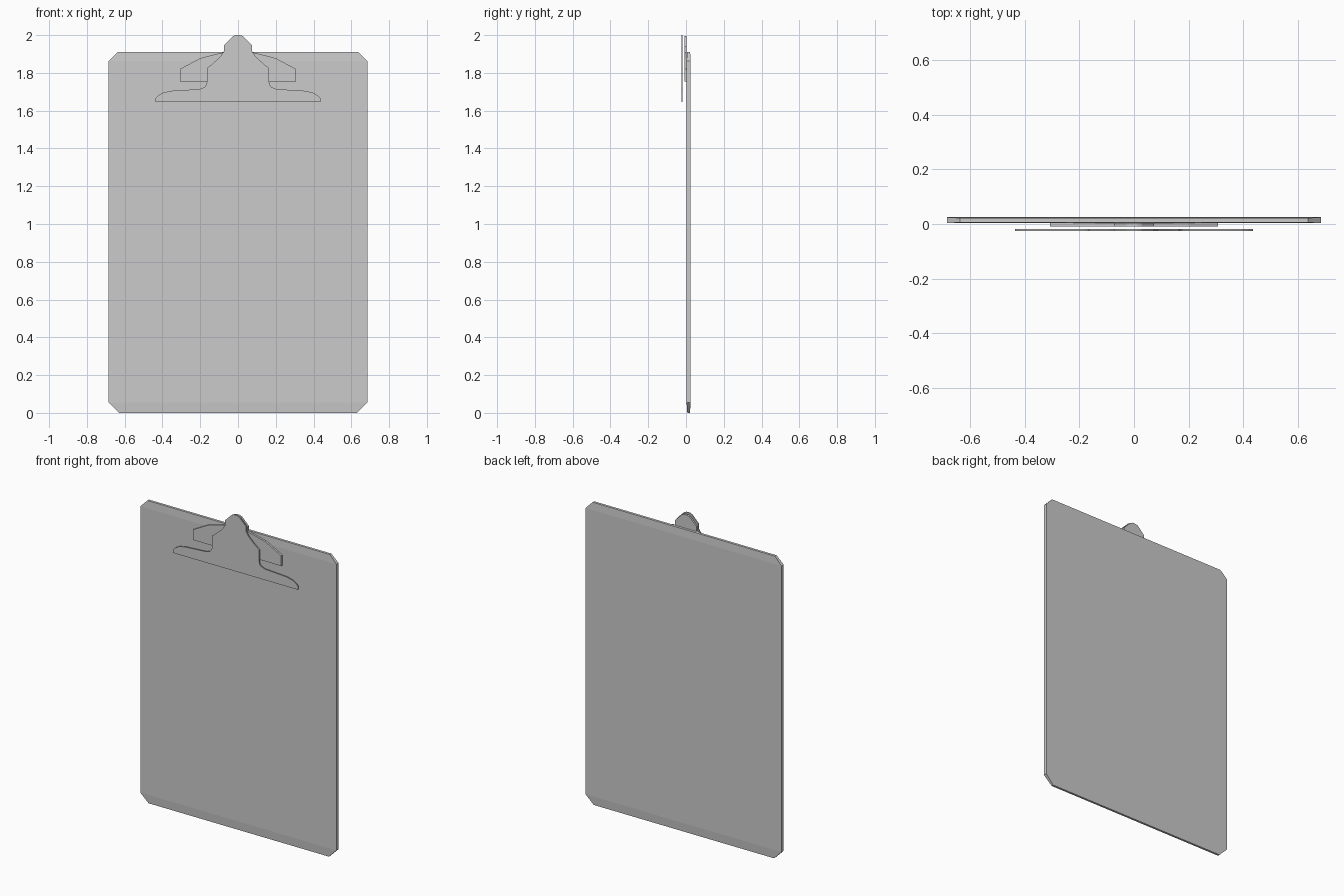
import bpy, bmesh

if "Cube" in bpy.data.objects:
    bpy.data.objects.remove(bpy.data.objects["Cube"])


def finish(name, bm):
    bmesh.ops.recalc_face_normals(bm, faces=bm.faces)
    mesh = bpy.data.meshes.new(name)
    bm.to_mesh(mesh)
    bm.free()
    obj = bpy.data.objects.new(name, mesh)
    bpy.context.collection.objects.link(obj)
    return obj


def plate(name, half, y0, y1):
    """Extrude a symmetric outline, given as its right half from bottom to top."""
    bm = bmesh.new()
    outline = half + [(-x, z) for x, z in reversed(half)]
    face = bm.faces.new([bm.verts.new((x, y0, z)) for x, z in outline])
    new = bmesh.ops.extrude_face_region(bm, geom=[face])["geom"]
    moved = [v for v in new if isinstance(v, bmesh.types.BMVert)]
    bmesh.ops.translate(bm, verts=moved, vec=(0, y1 - y0, 0))
    return finish(name, bm)


# Board: stacked rectangular sections (half width, height, thinning at the ends)
bm = bmesh.new()
Y0, Y1 = 0.003, 0.0248
rings = []
for hw, z, t in [(0.63, 0, 0.004), (0.685, 0.055, 0), (0.685, 1.862, 0), (0.637, 1.91, 0.003)]:
    corners = [(-hw, Y0 + t), (hw, Y0 + t), (hw, Y1 - t), (-hw, Y1 - t)]
    rings.append([bm.verts.new((x, y, z)) for x, y in corners])
for a, b in zip(rings, rings[1:]):
    for i in range(4):
        j = (i + 1) % 4
        bm.faces.new((a[i], a[j], b[j], b[i]))
bm.faces.new(rings[0])
bm.faces.new(rings[-1])
finish("board", bm)

# Shared rounded thumb tab at the top of both clip plates
tab = [(0.074, 1.915), (0.074, 1.947), (0.04, 1.981), (0.027, 1.994), (0.012, 2.0)]

# Front jaw of the clip
jaw = [(0.436, 1.645), (0.436, 1.667), (0.42, 1.682), (0.395, 1.696), (0.353, 1.705),
       (0.205, 1.714), (0.178, 1.724), (0.168, 1.735), (0.165, 1.752), (0.165, 1.825),
       (0.135, 1.848), (0.09, 1.89)]
plate("clip_jaw", jaw + tab, -0.0248, -0.0178)

# Rear mounting plate of the clip
mount = [(0.308, 1.755), (0.308, 1.82), (0.2, 1.878), (0.115, 1.9)]
plate("clip_mount", mount + [(x, z - 0.006) for x, z in tab], -0.009, 0.003)
